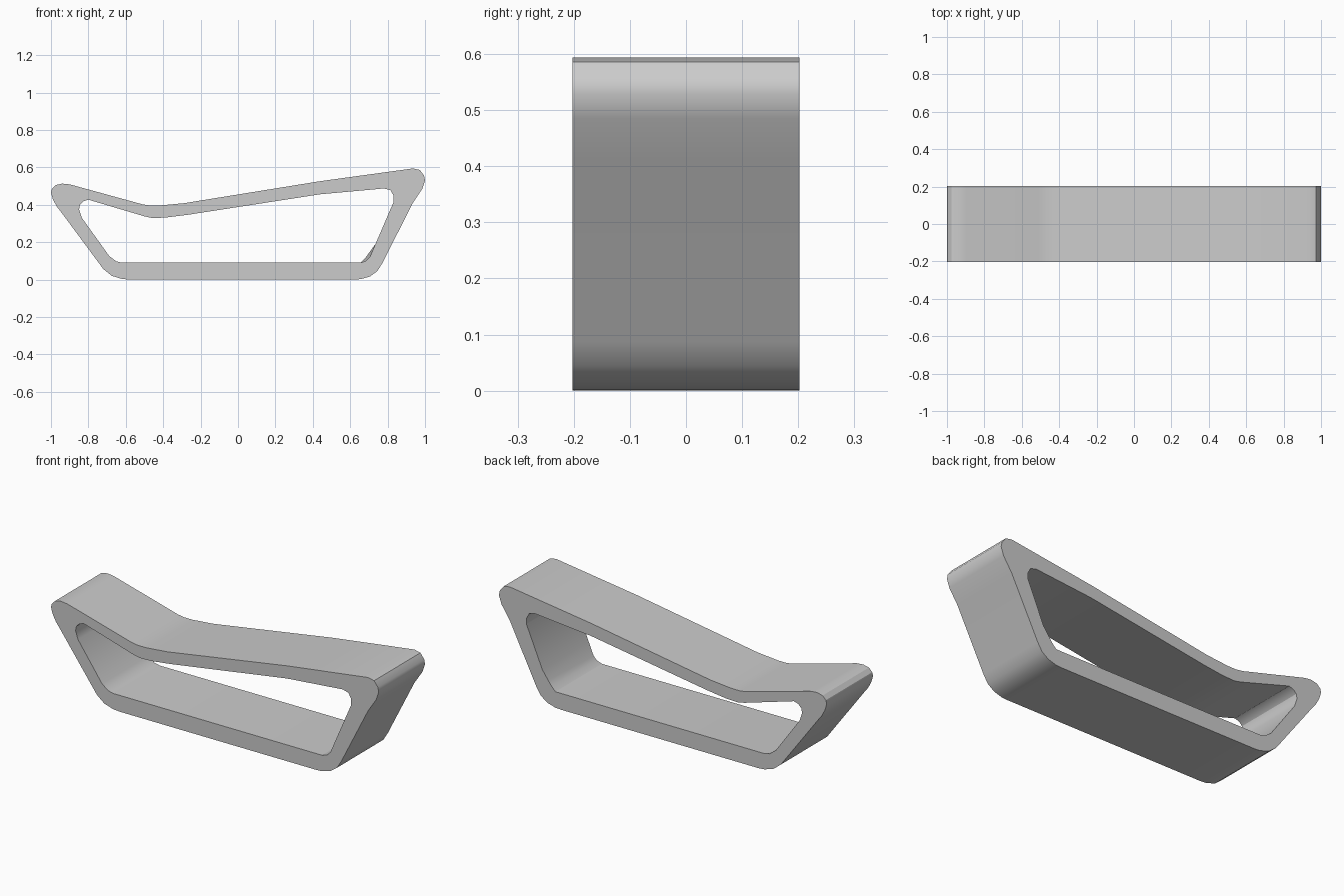
import bpy, bmesh, math

if "Cube" in bpy.data.objects:
    bpy.data.objects.remove(bpy.data.objects["Cube"])

HALF_DEPTH = 0.202

# Outer outline of the band (x, z), clockwise from the left tip
OUTER = [(-1.0, .465), (-.995, .485), (-.975, .505), (-.94, .513), (-.90, .509),
         (-.51, .402), (-.47, .396), (-.42, .396), (-.29, .408), (.44, .526),
         (.935, .594), (.972, .586), (.995, .556), (1.0, .53), (.985, .485),
         (.935, .41), (.772, .088), (.745, .045), (.705, .016), (.655, .002),
         (.62, 0), (-.58, 0), (-.62, .003), (-.675, .02), (-.72, .056),
         (-.94, .353), (-.97, .392), (-.99, .43)]

# Opening through the band
INNER = [(-.85, .375), (-.845, .40), (-.828, .418), (-.80, .427), (-.50, .338),
         (-.46, .329), (-.39, .331), (-.27, .346), (.44, .456), (.78, .487),
         (.815, .478), (.832, .448), (.832, .415), (.735, .19), (.705, .12),
         (.685, .10), (.655, .09), (-.62, .09), (-.65, .097), (-.688, .125),
         (-.835, .33)]
# The lower right corner of the opening is chamfered at the back
BACK_CORNER = {14: (.70, .142), 15: (.68, .115)}

bm = bmesh.new()


def ring(points, y):
    verts = [bm.verts.new((x, y, z)) for x, z in points]
    edges = [bm.edges.new((a, b)) for a, b in zip(verts, verts[1:] + verts[:1])]
    return verts, edges


def wall(front, back):
    n = len(front)
    for i in range(n):
        j = (i + 1) % n
        bm.faces.new((front[i], front[j], back[j], back[i]))


inner_back = [BACK_CORNER.get(i, p) for i, p in enumerate(INNER)]
out_f, out_fe = ring(OUTER, -HALF_DEPTH)
out_b, out_be = ring(OUTER, HALF_DEPTH)
in_f, in_fe = ring(INNER, -HALF_DEPTH)
in_b, in_be = ring(inner_back, HALF_DEPTH)

# End caps, then outer and inner walls
bmesh.ops.triangle_fill(bm, edges=out_fe + in_fe, use_beauty=True)
bmesh.ops.triangle_fill(bm, edges=out_be + in_be, use_beauty=True)
wall(out_f, out_b)
wall(in_f, in_b)
bmesh.ops.recalc_face_normals(bm, faces=bm.faces[:])

mesh = bpy.data.meshes.new("bench_band")
bm.to_mesh(mesh)
bm.free()
bench = bpy.data.objects.new("bench_band", mesh)
bpy.context.collection.objects.link(bench)
bpy.context.view_layer.objects.active = bench
bench.select_set(True)
bpy.ops.object.shade_smooth_by_angle(angle=math.radians(30))
